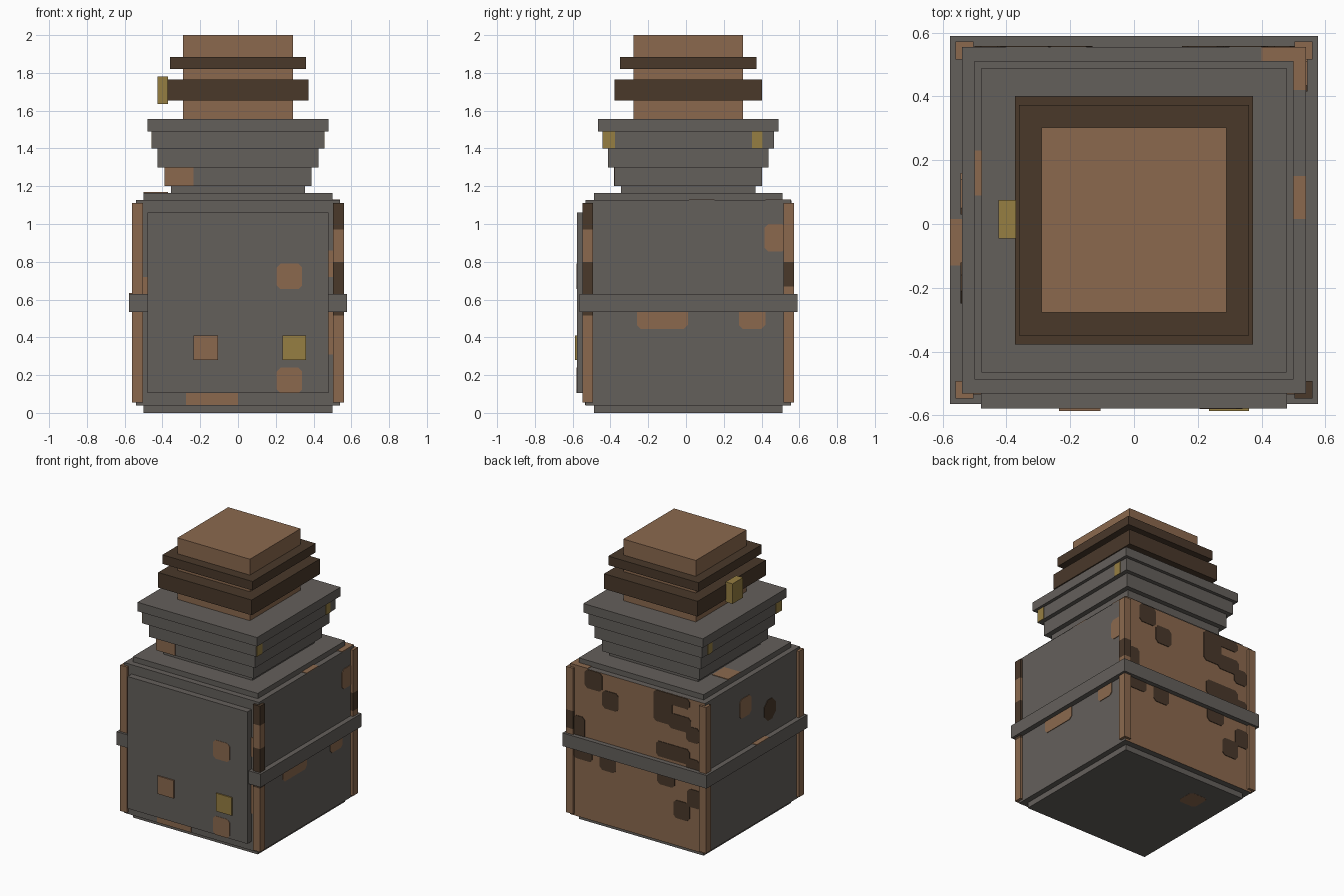
import bpy
import bmesh
from mathutils import Vector

cube = bpy.data.objects.get("Cube")
if cube:
    bpy.data.objects.remove(cube, do_unlink=True)

CY = 0.012  # depth centre shared by every stacked part


def material(name, colour):
    mat = bpy.data.materials.new(name)
    mat.use_nodes = True
    mat.diffuse_color = (*colour, 1)
    shader = next(n for n in mat.node_tree.nodes if n.type == 'BSDF_PRINCIPLED')
    shader.inputs["Base Color"].default_value = (*colour, 1)
    return mat


grey = material("grey_metal", (.127, .115, .105))
brown = material("rust_brown", (.258, .141, .076))
dark = material("dark_rust", (.067, .04, .023))
gold = material("old_brass", (.305, .209, .054))


def finish(name, bm, *mats):
    bmesh.ops.recalc_face_normals(bm, faces=bm.faces)
    mesh = bpy.data.meshes.new(name)
    for mat in mats:
        mesh.materials.append(mat)
    bm.to_mesh(mesh)
    bm.free()
    obj = bpy.data.objects.new(name, mesh)
    bpy.context.collection.objects.link(obj)
    return obj


def box(name, mat, low, high):
    bm = bmesh.new()
    bmesh.ops.create_cube(bm, size=1)
    low, high = Vector(low), Vector(high)
    for vert in bm.verts:
        vert.co = (low + high) / 2 + vert.co * (high - low)
    return finish(name, bm, mat)


def slab(name, mat, half, bottom, top, depth=None):
    depth = depth or half
    return box(name, mat, (-half, CY - depth, bottom), (half, CY + depth, top))


# Each side maps (across, up, outward distance) to a point
SIDES = {
    "front": lambda u, v, d: (u, CY - d, v),
    "back": lambda u, v, d: (u, CY + d, v),
    "left": lambda u, v, d: (d, u, v),
    "right": lambda u, v, d: (-d, u, v),
    "top": lambda u, v, d: (u, v, d),
    "bottom": lambda u, v, d: (u, v, -d),
}


def patch(name, mat, side, dist, u0, u1, v0, v1, cut=.02, thick=.004):
    """Thin plate with clipped corners lying on one side."""
    place = SIDES[side]
    outline = [(u0 + cut, v0), (u1 - cut, v0), (u1, v0 + cut), (u1, v1 - cut),
               (u1 - cut, v1), (u0 + cut, v1), (u0, v1 - cut), (u0, v0 + cut)]
    if not cut:
        outline = outline[::2]
        outline = [(u0, v0), (u1, v0), (u1, v1), (u0, v1)]
    bm = bmesh.new()
    base = bm.faces.new([bm.verts.new(place(u, v, dist - .002)) for u, v in outline])
    shift = Vector(place(0, 0, thick + .002)) - Vector(place(0, 0, 0))
    new = bmesh.ops.extrude_face_region(bm, geom=[base], use_keep_orig=True)["geom"]
    bmesh.ops.translate(bm, verts=[e for e in new if isinstance(e, bmesh.types.BMVert)],
                        vec=shift)
    return finish(name, bm, mat)


# Body: core, shell with a rusted back, belt and front panel
BODY, CORE, PANEL = .543, .5, .59
slab("body_core", grey, CORE, 0, 1.165)
shell = slab("body_shell", grey, .54, .04, 1.127, BODY)
shell.data.materials.append(brown)
for face in shell.data.polygons:
    if face.normal.y > .5:
        face.material_index = 1
slab("belt", grey, .577, .535, .63)
patch("front_panel", grey, "front", PANEL - .06, -.48, .48, .105, 1.06, 0, .06)

# Corner posts, some with dark rusted sections
POSTS = {
    "front_right_post": (-1, -1, []),
    "back_right_post": (-1, 1, []),
    "front_left_post": (1, -1, [(.515, .8), (.97, 1.11)]),
    "back_left_post": (1, 1, [(.67, .8)]),
}
for name, (sx, sy, rusted) in POSTS.items():
    cuts = sorted({.055, 1.11}.union(*map(set, rusted)))
    for low, high in zip(cuts, cuts[1:]):
        mat = dark if (low, high) in rusted else brown
        x, y, r = sx * .532, CY + sy * .532, .028
        box(name, mat, (x - r, y - r, low), (x + r, y + r, high))

# Stepped neck widening upward
steps = [(.355, 1.2), (.39, 1.3), (.425, 1.4), (.455, 1.49), (.478, 1.555)]
bottom = 1.165
for half, top in steps:
    slab("neck_step", grey, half, bottom, top)
    bottom = top

# Cap with two dark bands and a latch
slab("cap_core", brown, .29, 1.555, 2)
slab("cap_lower_band", dark, .374, 1.655, 1.765, .39)
slab("cap_upper_band", dark, .361, 1.82, 1.885)
box("cap_latch", gold, (-.425, -.045, 1.635), (-.37, .075, 1.78))

# Brass studs on both sides of the neck
for side in ("left", "right"):
    patch("neck_stud", gold, side, .455, -.44, -.375, 1.4, 1.49, 0)
    patch("neck_stud", gold, side, .455, .35, .405, 1.4, 1.49, 0)

# Front panel buttons and rust
patch("brown_button", brown, "front", PANEL, -.235, -.105, .28, .41, 0, .009)
patch("brass_button", gold, "front", PANEL, .235, .36, .28, .41, 0, .009)
patch("panel_rust", brown, "front", PANEL, .205, .34, .655, .79, thick=.002)
patch("panel_rust", brown, "front", PANEL, .205, .34, .105, .24, thick=.002)
patch("lower_front_rust", brown, "front", BODY, -.275, 0, .042, .105, 0)
patch("edge_rust", brown, "front", BODY, -.51, -.45, .6, .72, 0)
patch("edge_rust", brown, "front", BODY, .45, .51, .72, .86, 0)
patch("edge_rust", brown, "front", BODY, .45, .51, .31, .54, 0)
patch("neck_rust", brown, "front", .39, -.39, -.235, 1.2, 1.3, 0)

# Rust on the left and right sides
patch("left_rust", brown, "left", .54, -.26, .01, .445, .56)
patch("left_rust", brown, "left", .54, .28, .42, .445, .56)
patch("left_rust", brown, "left", .54, .415, .53, .855, 1)
patch("right_rust", brown, "right", .54, .03, .16, .86, 1)
patch("right_dark_rust", dark, "right", .54, -.25, -.12, .73, .88, .04)

# Rust on upward and downward faces
patch("rim_rust", brown, "top", 1.127, .49, .54, .015, .15, 0)
patch("rim_rust", brown, "top", 1.127, .4, .54, .5, .555, 0)
patch("rim_rust", brown, "top", 1.127, .49, .54, .42, .5, 0)
patch("lid_rust", brown, "top", 1.165, -.5, -.37, .09, .23, 0)
patch("belt_rust", brown, "top", .63, -.577, -.53, -.13, .015, 0)
patch("base_rust", brown, "bottom", 0, -.33, -.19, .22, .36, thick=.001)

# Dark blotches on the rusted back
BLOTCHES = [
    (.28, .42, .99, 1.125), (.15, .28, .88, 1.01), (-.28, -.13, .9, 1.125),
    (-.43, -.25, .88, .99), (-.42, -.25, 1.05, 1.125), (-.5, -.39, .82, .93),
    (-.42, -.15, .65, .76), (-.5, -.39, .6, .7), (.42, .51, .61, .77),
    (.36, .51, .46, .56), (.17, .3, .43, .56), (-.3, -.16, .45, .56),
    (-.51, -.4, .35, .48), (-.42, -.29, .24, .37),
]
for blotch in BLOTCHES:
    patch("back_blotch", dark, "back", BODY, *blotch)
